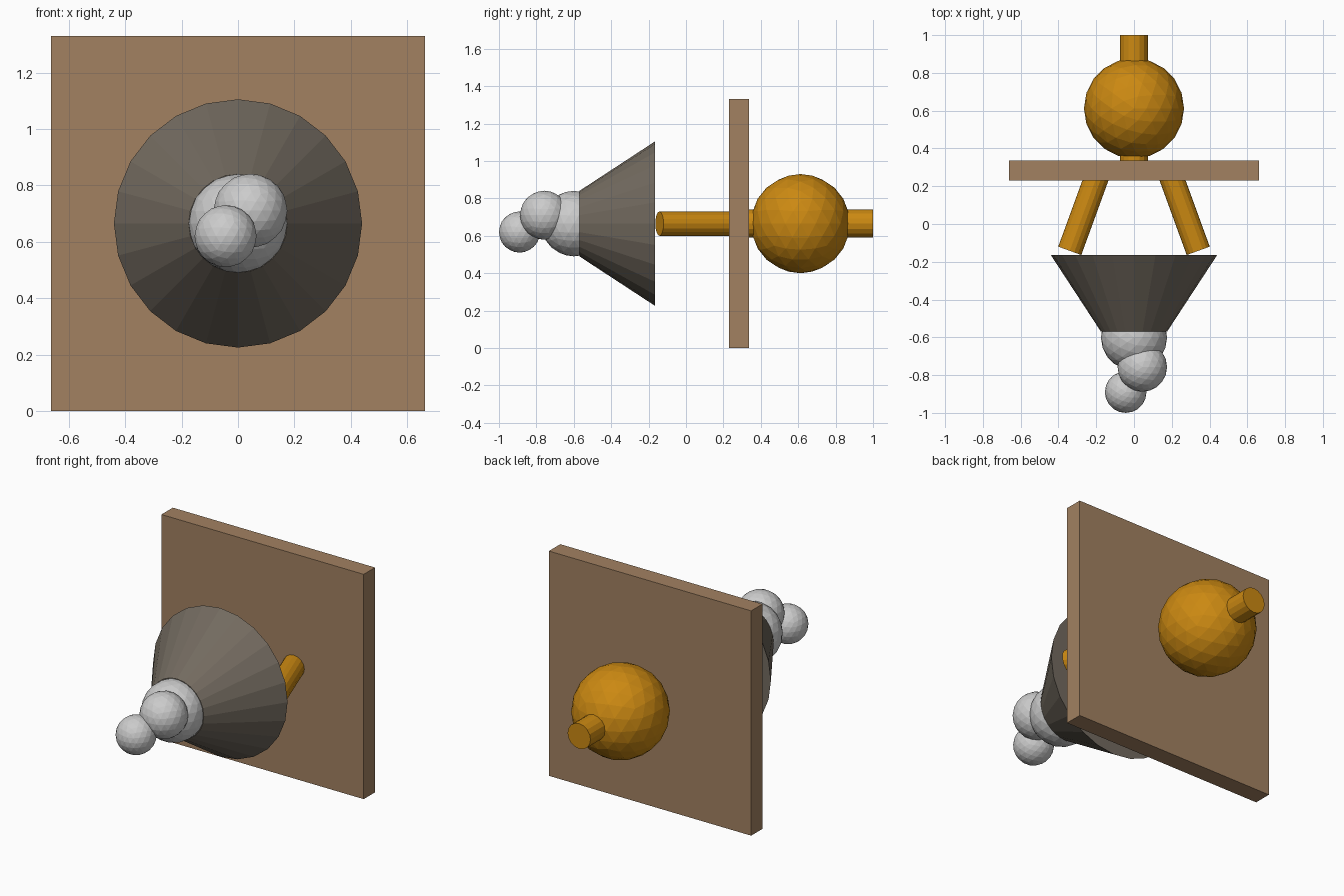
import bpy
from mathutils import Vector

if "Cube" in bpy.data.objects:
    bpy.data.objects.remove(bpy.data.objects["Cube"])

Z = 0.665  # height of the common axis


def material(name, rgb):
    m = bpy.data.materials.new(name)
    m.diffuse_color = (*rgb, 1)
    m.use_nodes = True
    m.node_tree.nodes["Principled BSDF"].inputs["Base Color"].default_value = m.diffuse_color
    return m


wood = material("wood", (0.36, 0.22, 0.12))
dark = material("dark_metal", (0.17, 0.145, 0.115))
amber = material("amber", (0.60, 0.25, 0.006))


def finish(name, mat):
    ob = bpy.context.object
    ob.name = name
    if mat:
        ob.data.materials.append(mat)
    return ob


def ball(name, loc, r, mat=None):
    bpy.ops.mesh.primitive_ico_sphere_add(subdivisions=3, radius=r, location=loc)
    return finish(name, mat)


def frustum(name, a, b, r1, r2, sides, mat):
    # capped cone or cylinder running from point a to point b
    a, b = Vector(a), Vector(b)
    d = b - a
    bpy.ops.mesh.primitive_cone_add(vertices=sides, radius1=r1, radius2=r2,
                                    depth=d.length, location=(a + b) / 2,
                                    rotation=d.to_track_quat('Z', 'Y').to_euler())
    return finish(name, mat)


# Square back plate
bpy.ops.mesh.primitive_cube_add(size=1, location=(0, 0.283, Z))
plate = finish("plate", wood)
plate.scale = (1.324, 0.106, 1.33)

# Flared bell
frustum("bell", (0, -0.165, Z), (0, -0.57, Z), 0.44, 0.175, 24, dark)

# Splayed struts between bell and plate
for side, s in (("left", -1), ("right", 1)):
    frustum(side + "_strut", (s * 0.34, -0.142, Z), (s * 0.188, 0.275, Z),
            0.065, 0.065, 16, amber)

# Rear tank and the pipe through it
ball("tank", (0, 0.612, Z), 0.265, amber)
frustum("pipe", (0, 0.30, Z), (0, 1.0, Z), 0.075, 0.075, 16, amber)

# Puffs at the nose
ball("large_puff", (0, -0.60, Z), 0.175)
ball("middle_puff", (0.044, -0.757, 0.71), 0.131)
ball("small_puff", (-0.044, -0.89, 0.62), 0.11)
